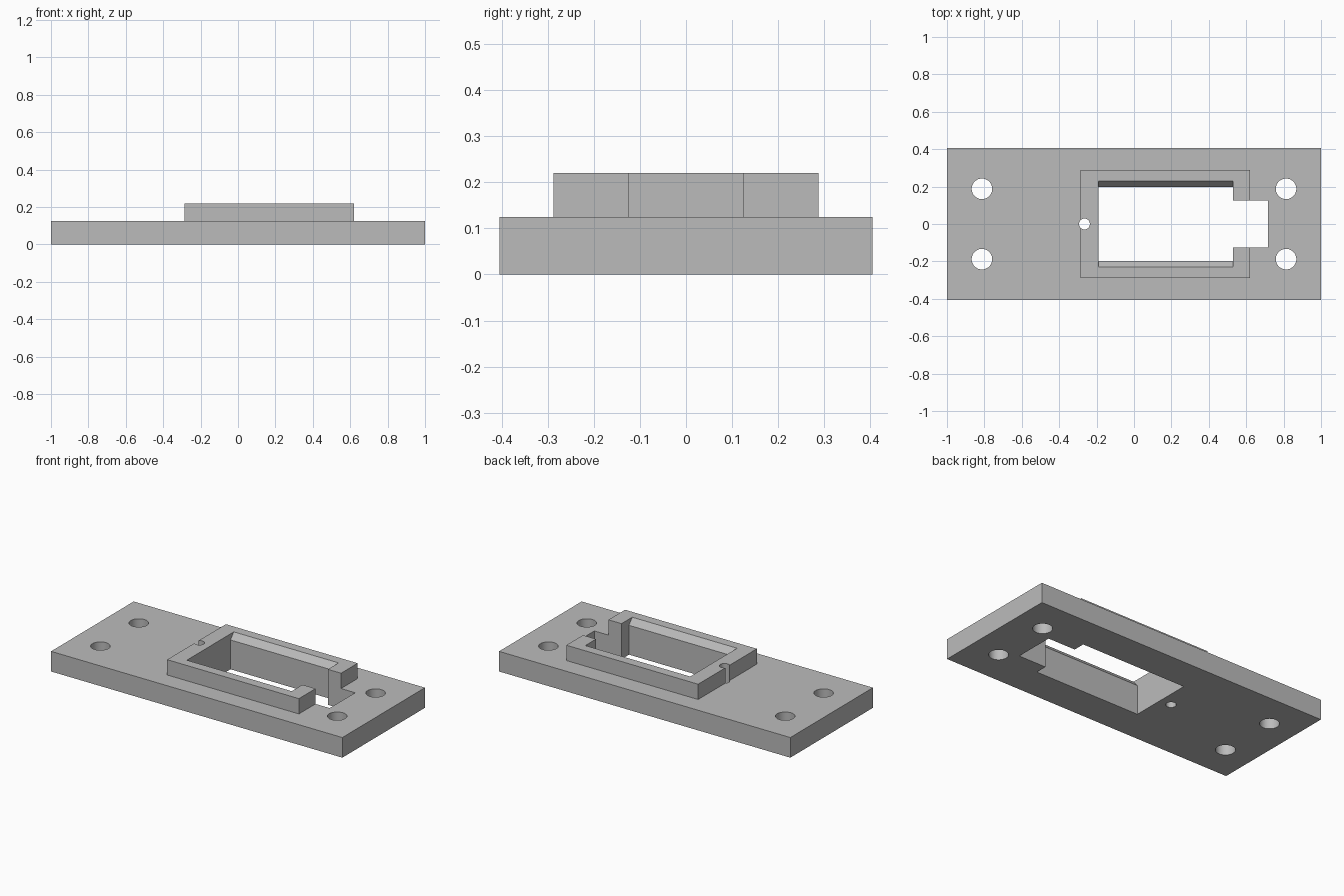
import bpy, bmesh, math
from mathutils import Matrix

cube = bpy.data.objects.get("Cube")
if cube:
    bpy.data.objects.remove(cube, do_unlink=True)

PLATE_TOP, RIM_TOP = 0.125, 0.22

grey = bpy.data.materials.new("plain grey")
grey.use_nodes = True
colour = (0.5, 0.5, 0.5, 1)
grey.diffuse_color = colour
grey.node_tree.nodes["Principled BSDF"].inputs["Base Color"].default_value = colour


def finish(name, bm):
    bmesh.ops.recalc_face_normals(bm, faces=bm.faces)
    mesh = bpy.data.meshes.new(name)
    bm.to_mesh(mesh)
    bm.free()
    mesh.materials.append(grey)
    ob = bpy.data.objects.new(name, mesh)
    bpy.context.collection.objects.link(ob)
    return ob


def box(name, x0, x1, half_y, z0, z1):
    bm = bmesh.new()
    m = Matrix.Translation(((x0 + x1) / 2, 0, (z0 + z1) / 2)) @ Matrix.Diagonal((x1 - x0, 2 * half_y, z1 - z0, 1))
    bmesh.ops.create_cube(bm, size=1, matrix=m)
    return finish(name, bm)


def drill(name, x, y, radius):
    bm = bmesh.new()
    bmesh.ops.create_cone(bm, cap_ends=True, segments=48, radius1=radius, radius2=radius,
                          depth=1, matrix=Matrix.Translation((x, y, 0)))
    return finish(name, bm)


def extrude_x(name, profile, x0, x1):
    bm = bmesh.new()
    face = bm.faces.new([bm.verts.new((x0, y, z)) for y, z in profile])
    new = bmesh.ops.extrude_face_region(bm, geom=[face])["geom"]
    bmesh.ops.translate(bm, vec=(x1 - x0, 0, 0), verts=[v for v in new if isinstance(v, bmesh.types.BMVert)])
    return finish(name, bm)


def combine(target, tool, operation):
    mod = target.modifiers.new(tool.name, 'BOOLEAN')
    mod.operation, mod.solver, mod.object = operation, 'EXACT', tool
    bpy.context.view_layer.objects.active = target
    bpy.ops.object.modifier_apply(modifier=mod.name)
    bpy.data.objects.remove(tool, do_unlink=True)


# Base plate with the raised rim joined on
plate = box("mounting_plate", -1, 1, 0.405, 0, PLATE_TOP)
combine(plate, box("raised_rim", -0.285, 0.62, 0.288, 0.06, RIM_TOP), 'UNION')

# Window: straight walls, flared at the top of the two long sides
half = [(0.198, -0.1), (0.198, RIM_TOP - 0.038), (0.23, RIM_TOP), (0.23, 0.4)]
profile = half + [(-y, z) for y, z in reversed(half)]
combine(plate, extrude_x("window_cutter", profile, -0.19, 0.53), 'DIFFERENCE')

# Notch through the right end of the window
combine(plate, box("notch_cutter", 0.4, 0.717, 0.125, -0.1, 0.4), 'DIFFERENCE')

# Four corner screw holes and the small hole at the rim edge
for x in (-0.813, 0.813):
    for y in (-0.188, 0.188):
        combine(plate, drill("screw_hole_cutter", x, y, 0.055), 'DIFFERENCE')
combine(plate, drill("pin_hole_cutter", -0.265, 0, 0.029), 'DIFFERENCE')

# Smooth hole walls, crisp edges elsewhere
plate.select_set(True)
bpy.context.view_layer.objects.active = plate
bpy.ops.object.shade_smooth_by_angle(angle=math.radians(30))
